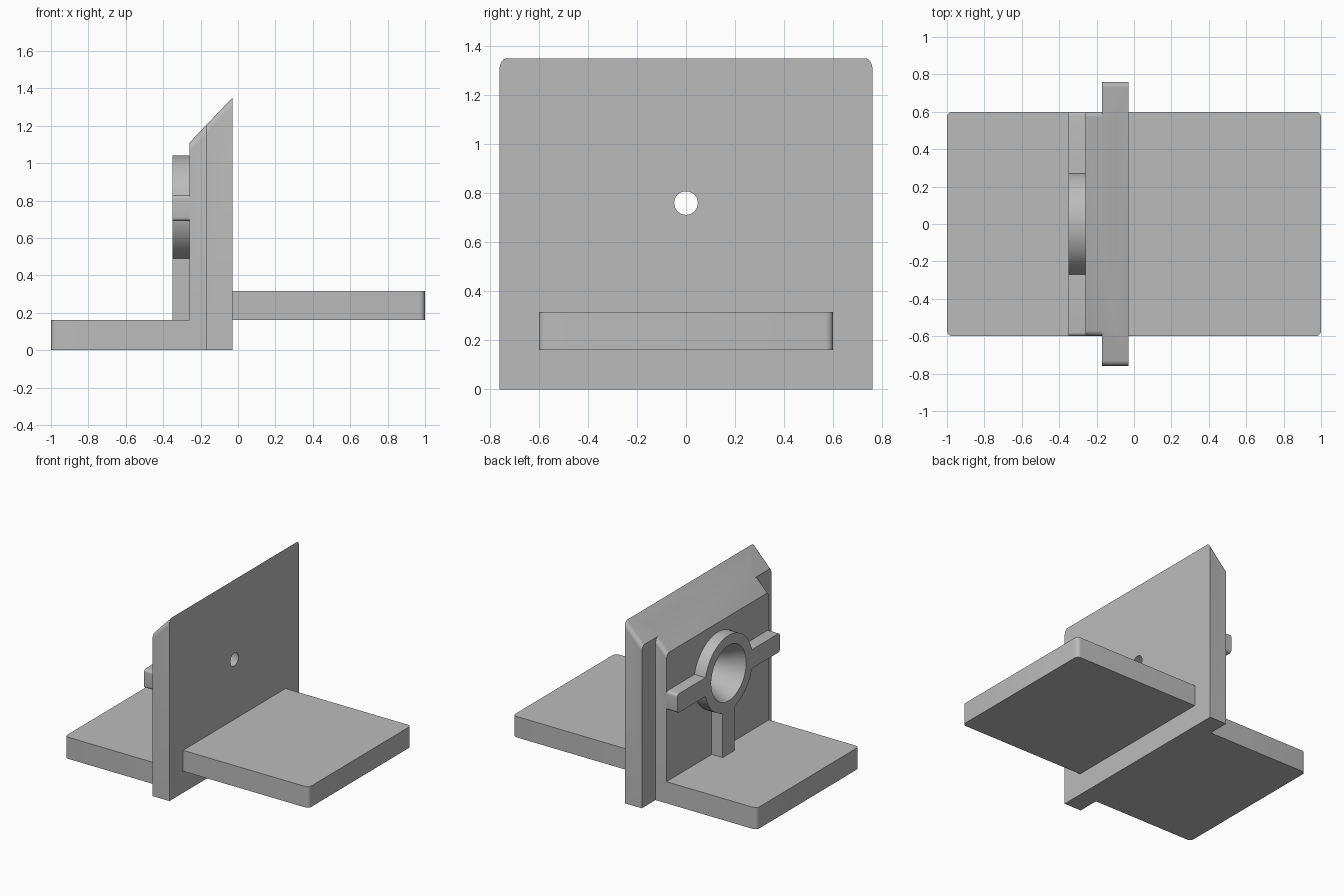
import bpy, bmesh, math
from mathutils import Matrix, Vector

old = bpy.data.objects.get("Cube")
if old:
    bpy.data.objects.remove(old, do_unlink=True)

grey = bpy.data.materials.new("plain grey")
grey.use_nodes = True
grey.diffuse_color = (0.5, 0.5, 0.5, 1)
grey.node_tree.nodes["Principled BSDF"].inputs["Base Color"].default_value = (0.5, 0.5, 0.5, 1)

HUB_Z = 0.76


def finish(name, bm):
    bmesh.ops.recalc_face_normals(bm, faces=bm.faces[:])
    mesh = bpy.data.meshes.new(name)
    bm.to_mesh(mesh)
    bm.free()
    mesh.materials.append(grey)
    ob = bpy.data.objects.new(name, mesh)
    bpy.context.collection.objects.link(ob)
    return ob


def prism(name, profile, half, round_edge=None, radius=0.03):
    """Extrude an x-z profile along y; round the edges picked by round_edge(a, b)."""
    bm = bmesh.new()
    face = bm.faces.new([bm.verts.new((x, -half, z)) for x, z in profile])
    ext = bmesh.ops.extrude_face_region(bm, geom=[face])
    verts = [v for v in ext["geom"] if isinstance(v, bmesh.types.BMVert)]
    bmesh.ops.translate(bm, verts=verts, vec=(0, 2 * half, 0))
    if round_edge:
        picked = [e for e in bm.edges if round_edge(e.verts[0].co, e.verts[1].co)]
        bmesh.ops.bevel(bm, geom=picked, offset=radius, segments=6,
                        profile=0.5, affect='EDGES')
    return finish(name, bm)


def box(name, x0, x1, z0, z1, half, round_edge=None, radius=0.03):
    return prism(name, [(x0, z0), (x1, z0), (x1, z1), (x0, z1)], half, round_edge, radius)


def cone(name, x0, x1, r0, r1):
    """Round solid along x at the hub height."""
    bm = bmesh.new()
    place = Matrix.Translation(((x0 + x1) / 2, 0, HUB_Z)) @ Matrix.Rotation(math.pi / 2, 4, 'Y')
    bmesh.ops.create_cone(bm, cap_ends=True, segments=72, radius1=r0, radius2=r1,
                          depth=x1 - x0, matrix=place)
    return finish(name, bm)


def combine(target, tool, operation, keep=False):
    mod = target.modifiers.new(operation.lower(), 'BOOLEAN')
    mod.operation = operation
    mod.solver = 'EXACT'
    mod.object = tool
    bpy.context.view_layer.objects.active = target
    bpy.ops.object.modifier_apply(modifier=mod.name)
    if not keep:
        bpy.data.objects.remove(tool, do_unlink=True)


def sloped(a, b):
    return abs(a.y - b.y) < 1e-4 and abs(a.x - b.x) > 0.01 and abs(a.z - b.z) > 0.01


def upright_at(x):
    return lambda a, b: abs(a.x - x) < 1e-4 and abs(b.x - x) < 1e-4 and abs(a.z - b.z) > 0.01


def arm_end(a, b):
    return abs(a.y - b.y) < 1e-4 and abs(a.x - b.x) > 0.01


# Upright panel: wide plate and narrower step under one slanted top
panel = prism("upright_panel", [(-0.17, 0), (-0.03, 0), (-0.03, 1.35), (-0.17, 1.203)],
              0.76, sloped)
step = prism("panel_step", [(-0.26, 0.1), (-0.1, 0.1), (-0.1, 1.2765), (-0.26, 1.1085)],
             0.60, sloped)
combine(panel, step, 'UNION')

# Shelves on either side
lower = box("lower_shelf", -1, -0.17, 0, 0.16, 0.60, upright_at(-1))
upper = box("upper_shelf", -0.03, 1, 0.16, 0.315, 0.60, upright_at(1))

# Round hub with two side arms and a foot
hub = cone("hub_and_arms", -0.35, -0.26, 0.28, 0.28)
combine(hub, box("arms", -0.35, -0.26, 0.69, 0.83, 0.60, arm_end, 0.02), 'UNION')
combine(hub, box("foot", -0.35, -0.26, 0.16, HUB_Z, 0.07), 'UNION')

# Funnel hole through hub and panel
slope = (0.205 - 0.048) / 0.32
funnel = cone("funnel_cutter", -0.37, -0.01, 0.205 + 0.02 * slope, 0.048 - 0.02 * slope)
funnel.hide_render = True
combine(hub, funnel, 'DIFFERENCE', keep=True)
combine(panel, funnel, 'DIFFERENCE')

# Soft shading on the rounded surfaces, crisp edges elsewhere
bpy.ops.object.select_all(action='DESELECT')
for ob in (panel, lower, upper, hub):
    ob.select_set(True)
bpy.context.view_layer.objects.active = panel
bpy.ops.object.shade_smooth_by_angle(angle=math.radians(30))
